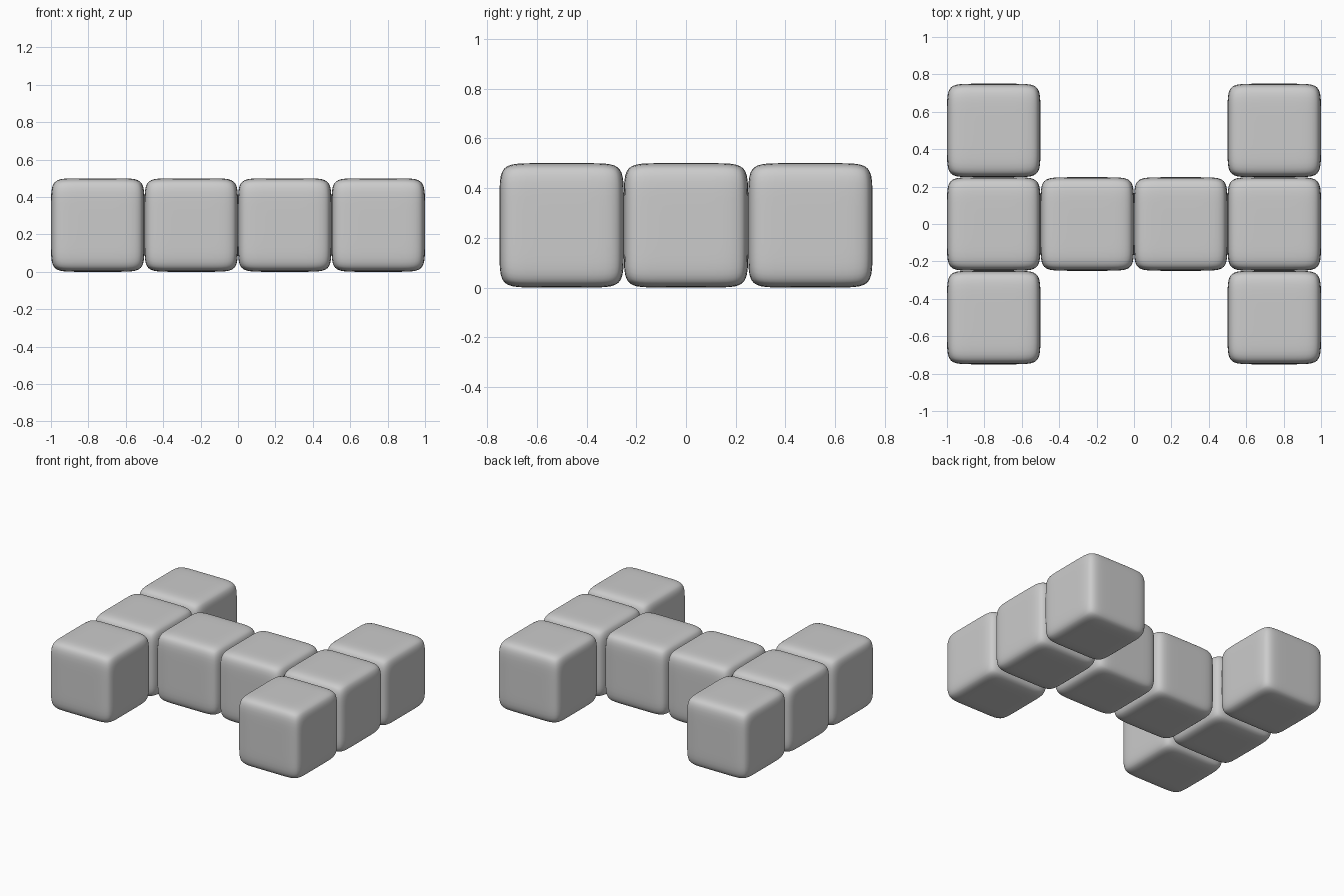
import bpy, bmesh, math

if "Cube" in bpy.data.objects:
    bpy.data.objects.remove(bpy.data.objects["Cube"])

SIZE = 0.5      # block width
POWER = 8       # squareness of the rounded block


def make_block_mesh():
    # Gridded cube pushed onto a superellipsoid: soft edges, slightly bulging faces
    bm = bmesh.new()
    bmesh.ops.create_cube(bm, size=2)
    bmesh.ops.subdivide_edges(bm, edges=bm.edges[:], cuts=19, use_grid_fill=True)
    for v in bm.verts:
        # crowd grid lines towards the edges, then round off
        p = [math.sin(c * math.pi / 2) for c in v.co]
        norm = sum(abs(c) ** POWER for c in p) ** (1 / POWER)
        v.co = [c / norm * SIZE / 2 for c in p]
    for f in bm.faces:
        f.smooth = True
    mesh = bpy.data.meshes.new("soft_block")
    bm.to_mesh(mesh)
    bm.free()
    return mesh


block_mesh = make_block_mesh()


def add_block(name, x, y):
    obj = bpy.data.objects.new(name, block_mesh)
    obj.location = (x, y, SIZE / 2)
    bpy.context.collection.objects.link(obj)


# Mirrored halves: one bar block and a three-block end row each
for side, s in (("left", -1), ("right", 1)):
    add_block(f"{side}_bar_block", s * SIZE / 2, 0)
    for place, y in (("front", -SIZE), ("middle", 0), ("back", SIZE)):
        add_block(f"{side}_{place}_block", s * SIZE * 1.5, y)
